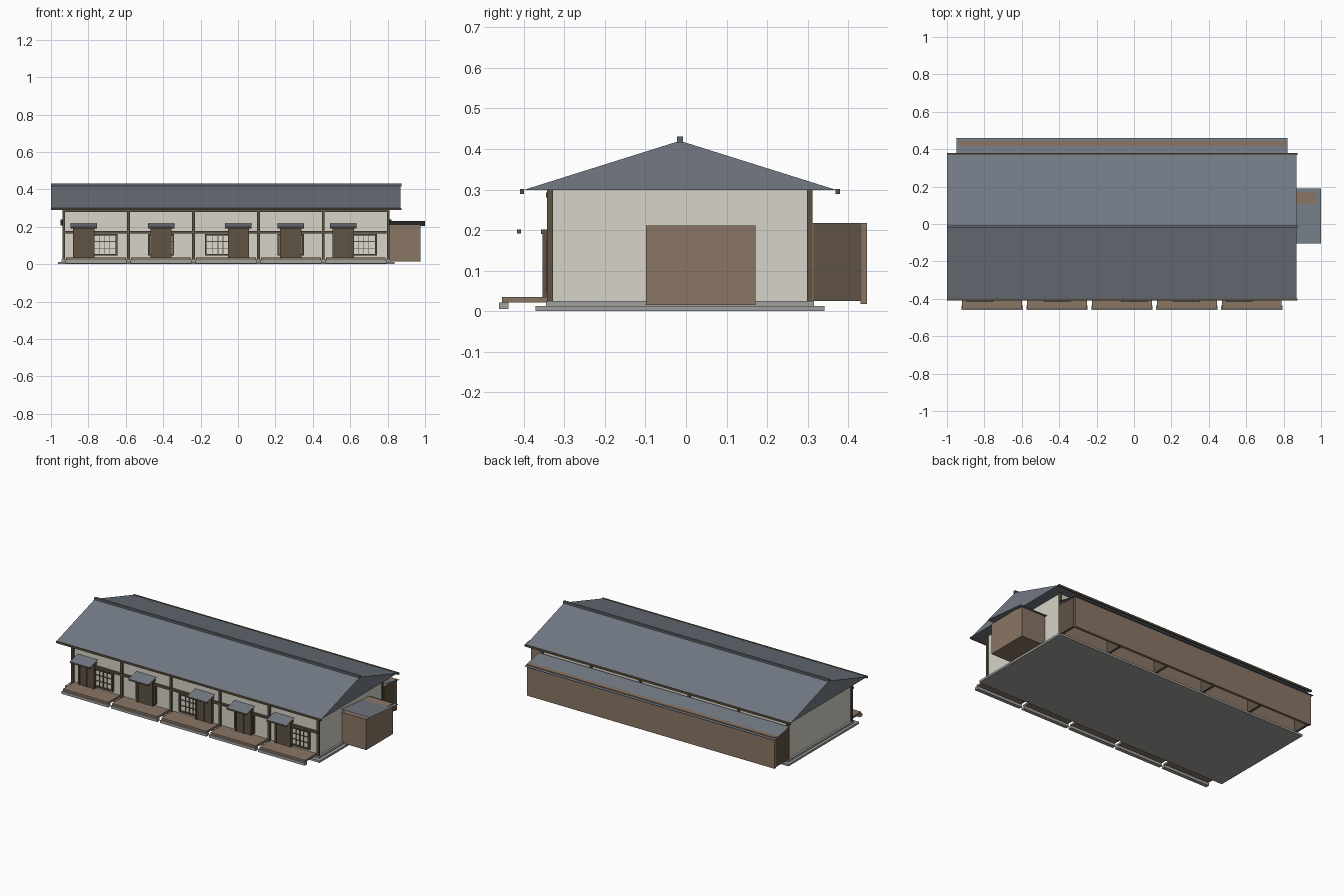
import bpy, bmesh
from mathutils import Matrix, Vector

cube = bpy.data.objects.get("Cube")
if cube:
    bpy.data.objects.remove(cube, do_unlink=True)


def material(name, *srgb):
    m = bpy.data.materials.new(name)
    col = [(c / 255 / 12.92) if c < 11 else ((c / 255 + 0.055) / 1.055) ** 2.4 for c in srgb] + [1]
    m.use_nodes = True
    m.diffuse_color = col
    m.node_tree.nodes["Principled BSDF"].inputs["Base Color"].default_value = col
    return m


plaster = material("plaster", 214, 211, 200)
dark_wood = material("dark wood", 94, 83, 67)
wood = material("brown wood", 138, 118, 101)
slate = material("roof slate", 115, 122, 132)
ridge_slate = material("ridge slate", 96, 101, 108)
stone = material("grey stone", 160, 160, 157)
paper = material("window paper", 222, 219, 208)


def finish(name, bm, mat):
    bmesh.ops.recalc_face_normals(bm, faces=bm.faces)
    mesh = bpy.data.meshes.new(name)
    bm.to_mesh(mesh)
    bm.free()
    mesh.materials.append(mat)
    ob = bpy.data.objects.new(name, mesh)
    bpy.context.collection.objects.link(ob)
    return ob


def boxes(name, mat, items):
    """One object from boxes, each given as x, y and z ranges."""
    bm = bmesh.new()
    for ranges in items:
        lo, hi = (Vector(v) for v in zip(*ranges))
        mtx = Matrix.Translation((lo + hi) / 2) @ Matrix.Diagonal((*(hi - lo), 1))
        bmesh.ops.create_cube(bm, size=1, matrix=mtx)
    return finish(name, bm, mat)


def sheet(name, x, front, back):
    """Thin sloping roof sheet between a front and a back (y, z) edge."""
    bm = bmesh.new()
    pts = [(x[0], *front), (x[1], *front), (x[1], *back), (x[0], *back)]
    f = bm.faces.new([bm.verts.new(p) for p in pts])
    bm.normal_update()
    if f.normal.z < 0:
        f.normal_flip()
    mesh = bpy.data.meshes.new(name)
    bm.to_mesh(mesh)
    bm.free()
    mesh.materials.append(slate)
    bpy.context.collection.objects.link(bpy.data.objects.new(name, mesh))


def around(c, half):
    return (c - half, c + half)


# House layout: five bays between six posts
LEFT, RIGHT, MID_Y = -0.932, 0.803, -0.015
BAY = (RIGHT - LEFT) / 5
posts_x = [LEFT + i * BAY for i in range(6)]
bays_x = [LEFT + (i + 0.5) * BAY for i in range(5)]
HOUSE = (LEFT, RIGHT)

# Stone base and plaster walls
boxes("foundation", stone, [((-0.962, 0.836), around(MID_Y, 0.356), (0, 0.013))])
boxes("foundation_step", stone, [((-0.945, 0.816), around(MID_Y, 0.33), (0.013, 0.025))])
boxes("walls", plaster, [(HOUSE, around(MID_Y, 0.316), (0.025, 0.3))])

# Timber frame
boxes("posts", dark_wood, [(around(x, 0.0075), around(MID_Y + s * 0.32, 0.007), (0.025, 0.299))
                           for x in posts_x for s in (-1, 1)])
boxes("front_rails", dark_wood, [(HOUSE, (-0.345, -0.33), z) for z in ((0.165, 0.178), (0.28, 0.293))])

# Gabled main roof with closed ends
ROOF = (-1.0, 0.87)
bm = bmesh.new()
ends = [[bm.verts.new((x, y, z)) for y, z in ((-0.4, 0.299), (0.37, 0.299), (MID_Y, 0.42))] for x in ROOF]
for end in ends:
    bm.faces.new(end)
for i in range(3):
    j = (i + 1) % 3
    bm.faces.new((ends[0][i], ends[0][j], ends[1][j], ends[1][i]))
finish("main_roof", bm, slate)
TRIM = (-1.0, 0.874)
boxes("ridge_cap", ridge_slate, [(TRIM, around(MID_Y, 0.007), (0.416, 0.431))])
boxes("eave_beams", dark_wood, [(TRIM, around(MID_Y + s * 0.389, 0.005), (0.289, 0.301)) for s in (-1, 1)])

# Porch decks on stone steps
boxes("porch_decks", wood, [(around(x, 0.16), (-0.453, -0.336), (0.022, 0.035)) for x in bays_x])
boxes("porch_steps", stone, [(around(x, 0.164), (-0.461, -0.437), (0.005, 0.022)) for x in bays_x])

# Doors, awnings and lattice windows; offsets from each bay centre
door_shift = [-0.067, 0, 0.067, 0, -0.067]
window_shift = [0.043, 0, -0.043, 0, 0.043]
doors, door_frames, edges, lattice, panes = [], [], [], [], []
for bay, d, w in zip(bays_x, door_shift, window_shift):
    dx, wx = bay + d, bay + w
    doors.append((around(dx, 0.052), (-0.35, -0.33), (0.035, 0.192)))
    door_frames += [(around(dx + s * 0.052, 0.005), (-0.354, -0.33), (0.035, 0.192)) for s in (-1, 0, 1)]
    door_frames.append((around(dx, 0.06), (-0.357, -0.33), (0.19, 0.202)))
    sheet("awning", around(dx, 0.071), (-0.418, 0.2), (-0.335, 0.219))
    edges.append((around(dx, 0.071), (-0.416, -0.407), (0.191, 0.201)))
    panes.append((around(wx, 0.065), (-0.335, -0.33), (0.05, 0.158)))
    lattice += [(around(wx + s * 0.065, 0.005), (-0.345, -0.33), (0.046, 0.162)) for s in (-1, 1)]
    lattice += [(around(wx, 0.068), (-0.345, -0.33), around(z, 0.004)) for z in (0.05, 0.158)]
    lattice += [(around(wx + s * 0.027, 0.002), (-0.341, -0.33), (0.05, 0.158)) for s in (-1, 0, 1)]
    lattice += [(around(wx, 0.065), (-0.341, -0.33), around(z, 0.002)) for z in (0.086, 0.122)]
boxes("doors", dark_wood, doors)
boxes("door_frames", dark_wood, door_frames)
boxes("awning_edges", dark_wood, edges)
boxes("window_panes", paper, panes)
boxes("window_lattice", dark_wood, lattice)

# Rear closets, open underneath and split by partitions
CLOSET = (-0.937, 0.809)
boxes("closet_panels", wood, [(CLOSET, (0.43, 0.446), (0.018, 0.217)),
                              (CLOSET, (0.312, 0.43), (0.209, 0.217)),
                              (CLOSET, (0.312, 0.316), (0.025, 0.209))])
boxes("closet_partitions", dark_wood, [(around(x, 0.0075), (0.314, 0.432), (0.025, 0.216)) for x in posts_x])
sheet("closet_roof", (-0.948, 0.82), (0.312, 0.238), (0.461, 0.208))

# Side store
boxes("side_store", wood, [((RIGHT, 0.975), (-0.099, 0.171), (0.015, 0.211))])
sheet("side_store_roof", (RIGHT, 1.0), (-0.105, 0.231), (0.19, 0.203))
